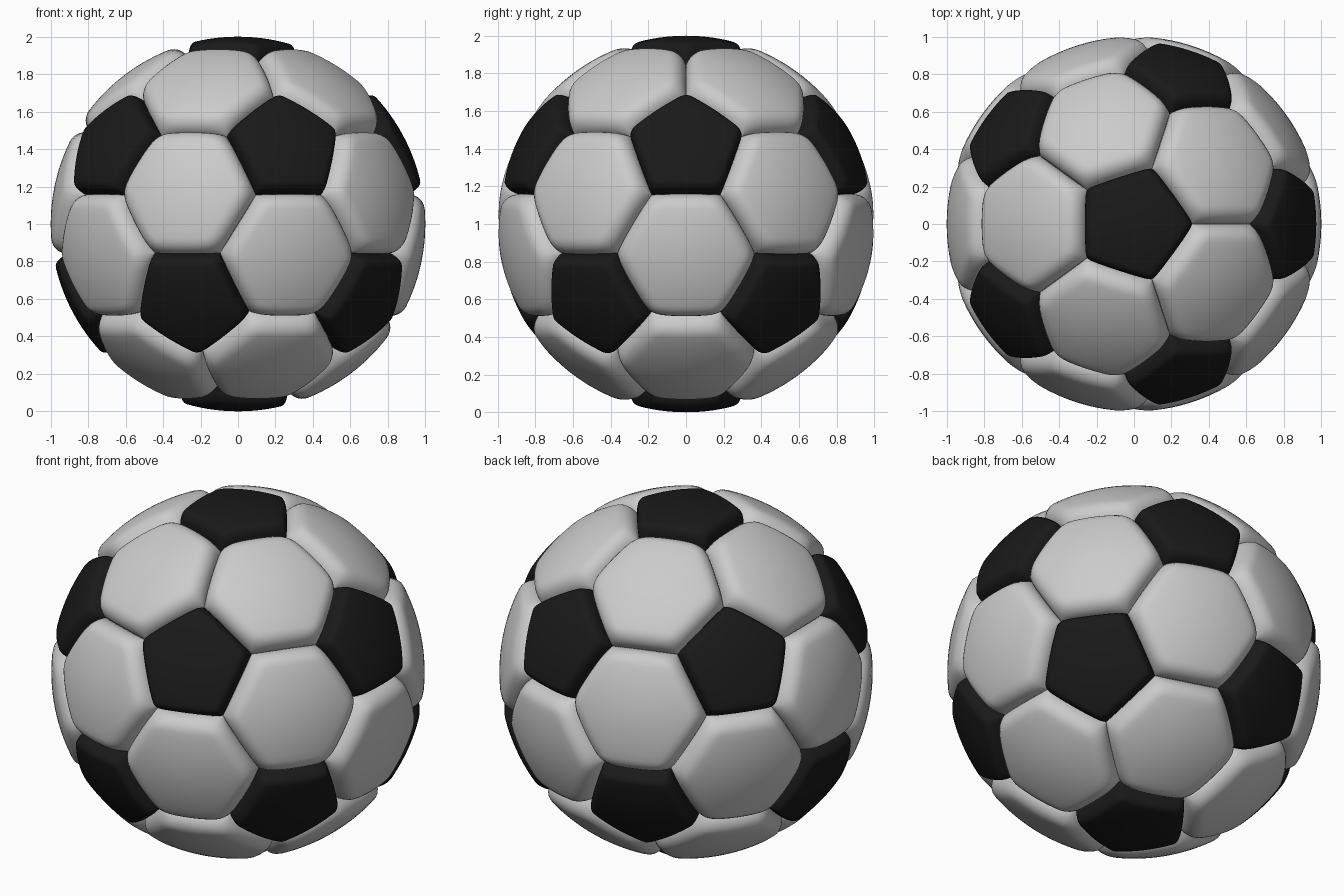
import bpy, bmesh
from math import sin, cos, pi, sqrt, atan2
from mathutils import Vector
from itertools import combinations

if "Cube" in bpy.data.objects:
    bpy.data.objects.remove(bpy.data.objects["Cube"])

SEAM = 0.90          # radius at the bottom of the seams
EDGE_STEPS = 12      # segments along each panel edge
ROUND_STEPS = 8      # rings across the rounded shoulder
INNER_STEPS = 7      # rings across the spherical middle

# Icosahedron directions: one pentagon panel sits on each
ico = [Vector((0, 0, 1)), Vector((0, 0, -1))]
for k in range(5):
    for start, side in ((0, 1), (pi / 5, -1)):
        a = start + k * 2 * pi / 5
        ico.append(Vector((2 * cos(a), 2 * sin(a), side)) / sqrt(5))


def near(a, b):
    return 0.4 < a.dot(b) < 0.5


def cut(a, b):
    return ((2 * a + b) / 3).normalized()


def ordered(points):
    """Sort corners counter-clockwise seen from outside."""
    c = sum(points, Vector()) / len(points)
    n = c.normalized()
    u = (points[0] - c).normalized()
    v = n.cross(u)
    return c, sorted(points, key=lambda p: atan2((p - c).dot(v), (p - c).dot(u)))


def add_panel(bm, points, width):
    """Padded panel: spherical middle, rounded shoulder dropping to the seam."""
    c, corners = ordered(points)
    n = len(corners)
    edges = []
    for i, a in enumerate(corners):
        b = corners[(i + 1) % n]
        edges.append((a, c.normalized().cross(b - a).normalized()))
    apothem = (c - edges[0][0]).dot(edges[0][1])

    def place(p):
        g = 1.0
        for a, inward in edges:
            d = min(1, max(0, (p - a).dot(inward) / width))
            g *= 1 - (1 - d) ** 2
        r = SEAM + (1 - SEAM) * sqrt(max(0, g))
        return bm.verts.new(p.normalized() * r + Vector((0, 0, 1)))

    outline = []
    for i, a in enumerate(corners):
        b = corners[(i + 1) % n]
        for j in range(EDGE_STEPS):
            outline.append(a.lerp(b, (1 - cos(pi * j / EDGE_STEPS)) / 2))

    depths = [width * (1 - cos(pi / 2 * k / ROUND_STEPS)) for k in range(ROUND_STEPS + 1)]
    depths += [width + (apothem - width) * k / INNER_STEPS for k in range(1, INNER_STEPS)]
    rings = [[place(p.lerp(c, d / apothem)) for p in outline] for d in depths]
    m = len(outline)
    for lo, hi in zip(rings, rings[1:]):
        for i in range(m):
            j = (i + 1) % m
            bm.faces.new((lo[i], lo[j], hi[j], hi[i]))
    mid = place(c)
    for i in range(m):
        bm.faces.new((rings[-1][i], rings[-1][(i + 1) % m], mid))


def make_object(name, panels, width, color=None):
    bm = bmesh.new()
    for points in panels:
        add_panel(bm, points, width)
    for f in bm.faces:
        f.smooth = True
    mesh = bpy.data.meshes.new(name)
    bm.to_mesh(mesh)
    bm.free()
    obj = bpy.data.objects.new(name, mesh)
    bpy.context.collection.objects.link(obj)
    if color:
        mat = bpy.data.materials.new(name)
        mat.diffuse_color = color
        mat.use_nodes = True
        mat.node_tree.nodes["Principled BSDF"].inputs["Base Color"].default_value = mat.diffuse_color
        mesh.materials.append(mat)
    return obj


# Black pentagons: one around every icosahedron vertex
pentagons = [[cut(v, u) for u in ico if near(u, v)] for v in ico]
make_object("pentagon_panels", pentagons, 0.06, (0.01, 0.01, 0.01, 1))

# Light hexagons: one on every icosahedron face
hexagons = [[cut(p, q) for p in tri for q in tri if p is not q]
            for tri in combinations(ico, 3)
            if all(near(p, q) for p, q in combinations(tri, 2))]
make_object("hexagon_panels", hexagons, 0.10)
